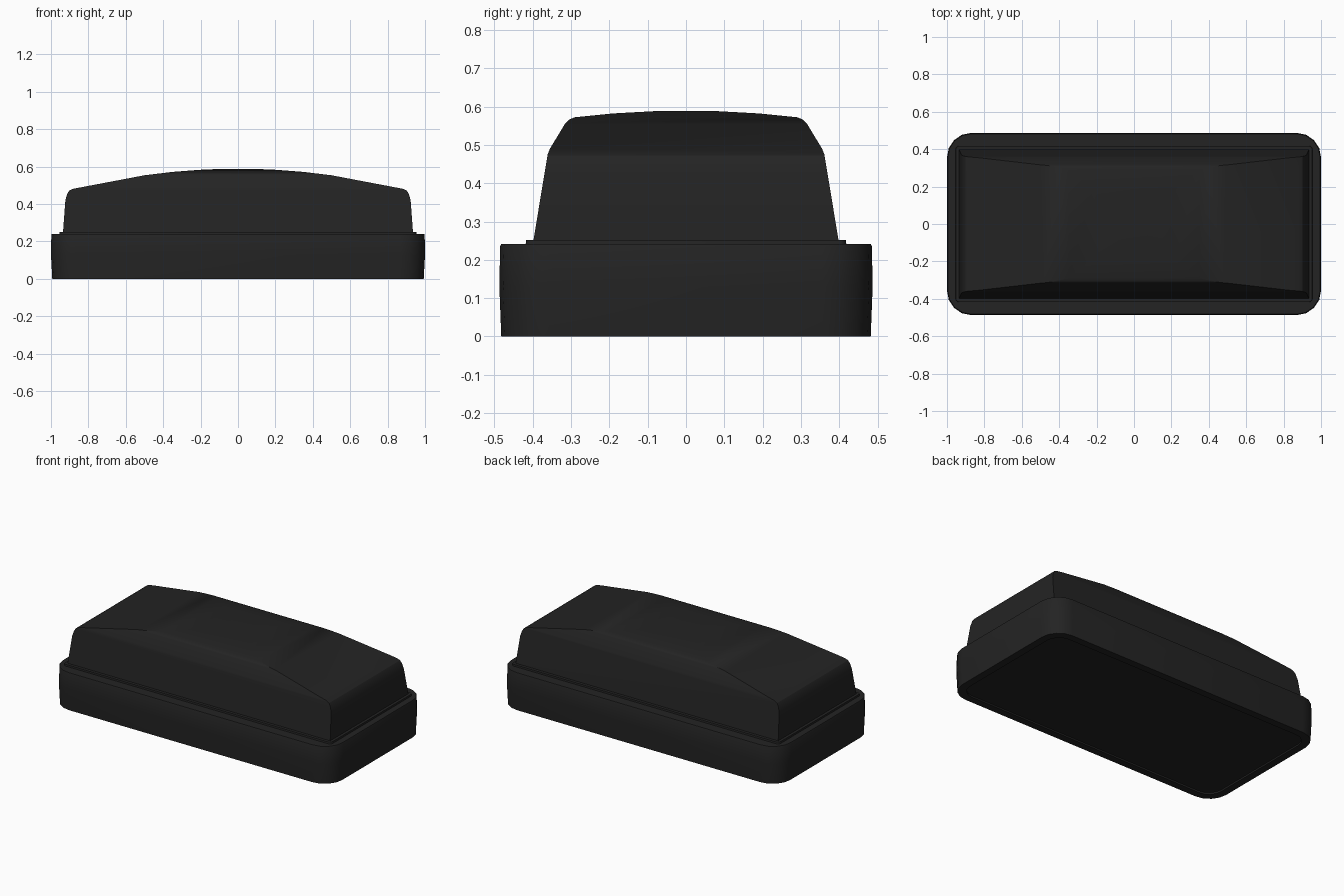
import bpy, bmesh, math

cube = bpy.data.objects.get("Cube")
if cube:
    bpy.data.objects.remove(cube)

black = bpy.data.materials.new("matte black")
black.use_nodes = True
colour = (0.017, 0.017, 0.017, 1)
black.diffuse_color = colour
black.node_tree.nodes["Principled BSDF"].inputs["Base Color"].default_value = colour


def make_object(name, bm):
    bmesh.ops.recalc_face_normals(bm, faces=bm.faces)
    mesh = bpy.data.meshes.new(name)
    bm.to_mesh(mesh)
    bm.free()
    mesh.materials.append(black)
    obj = bpy.data.objects.new(name, mesh)
    bpy.context.collection.objects.link(obj)
    return obj


def smooth(obj, angle):
    bpy.ops.object.select_all(action="DESELECT")
    obj.select_set(True)
    bpy.context.view_layer.objects.active = obj
    bpy.ops.object.shade_smooth_by_angle(angle=math.radians(angle))


def outline(hx, hy, r, steps=4):
    """Rounded rectangle running counter-clockwise."""
    points = []
    for k, (sx, sy) in enumerate([(1, 1), (-1, 1), (-1, -1), (1, -1)]):
        for i in range(steps + 1):
            a = math.pi / 2 * (k + i / steps)
            points.append((sx * (hx - r) + r * math.cos(a), sy * (hy - r) + r * math.sin(a)))
    return points


def stack(name, rings):
    """Skin rounded rectangles (hx, hy, radius, z) and cap both ends."""
    bm = bmesh.new()
    loops = [[bm.verts.new((x, y, z)) for x, y in outline(hx, hy, r)] for hx, hy, r, z in rings]
    for a, b in zip(loops, loops[1:]):
        for i in range(len(a)):
            j = (i + 1) % len(a)
            bm.faces.new((a[i], a[j], b[j], b[i]))
    bm.faces.new(loops[0])
    bm.faces.new(loops[-1])
    return make_object(name, bm)


def prism(name, half_profile, place):
    """Extrude a mirrored (half width, height) profile from -1.2 to 1.2."""
    points = half_profile + [(-w, z) for w, z in reversed(half_profile) if w > 0]
    bm = bmesh.new()
    ends = [[bm.verts.new(place(w, d, z)) for w, z in points] for d in (-1.2, 1.2)]
    for i in range(len(points)):
        j = (i + 1) % len(points)
        bm.faces.new((ends[0][i], ends[0][j], ends[1][j], ends[1][i]))
    for end in ends:
        bm.faces.new(end)
    return make_object(name, bm)


# Base tray with rounded corners and a shallow recess underneath
base = stack("base", [
    (0.945, 0.435, 0.09, 0.01), (0.945, 0.435, 0.09, 0), (0.993, 0.482, 0.125, 0),
    (1.0, 0.487, 0.13, 0.13), (0.998, 0.485, 0.13, 0.235), (0.995, 0.482, 0.125, 0.241),
])
smooth(base, 35)

# Thin ledge between base and lid
ledge = stack("ledge", [(0.955, 0.419, 0.02, 0.235), (0.953, 0.417, 0.02, 0.252)])
smooth(ledge, 35)

# Domed lid: the side profile trimmed by the front profile
lid = prism("lid", [(0.399, 0.245), (0.361, 0.475), (0.355, 0.49), (0.315, 0.556),
                    (0.305, 0.566), (0.29, 0.572), (0.19, 0.582), (0.08, 0.588)],
            lambda w, d, z: (d, w, z))
cutter = prism("lid_cutter", [(0.936, 0.2), (0.936, 0.245), (0.923, 0.42), (0.913, 0.455),
                              (0.902, 0.472), (0.885, 0.481), (0.5, 0.554), (0.35, 0.572),
                              (0.18, 0.585), (0, 0.59)],
               lambda w, d, z: (w, d, z))
trim = lid.modifiers.new("trim", "BOOLEAN")
trim.operation = "INTERSECT"
trim.solver = "EXACT"
trim.object = cutter
bpy.context.view_layer.objects.active = lid
bpy.ops.object.modifier_apply(modifier="trim")
bpy.data.objects.remove(cutter)
smooth(lid, 28)
